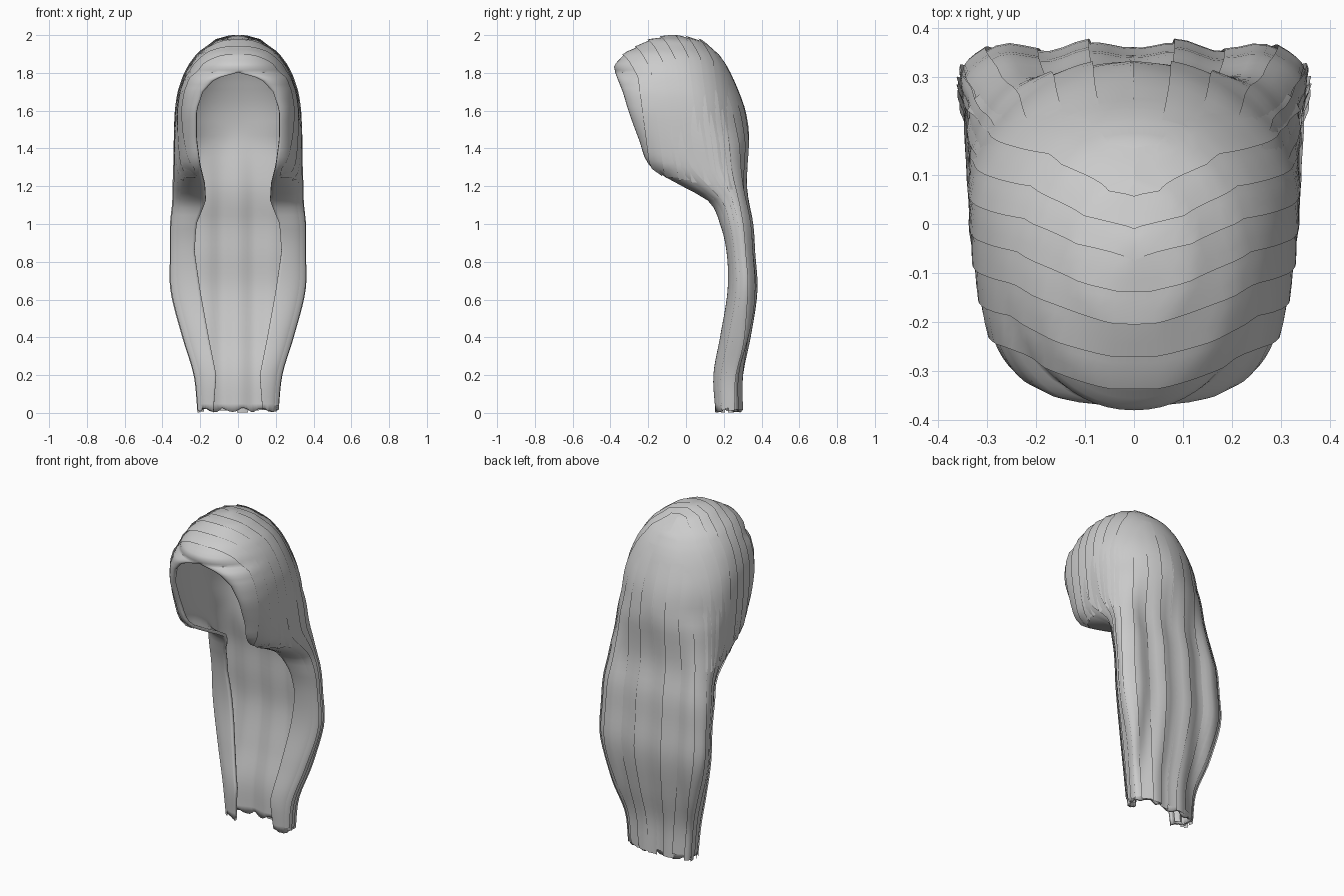
import bpy, bmesh, math, random
from mathutils import Vector

if "Cube" in bpy.data.objects:
    bpy.data.objects.remove(bpy.data.objects["Cube"])

random.seed(4)
hair = bpy.data.materials.new("plain_grey")
hair.diffuse_color = (0.6, 0.6, 0.6, 1)
hair.use_nodes = True
hair.node_tree.nodes["Principled BSDF"].inputs["Base Color"].default_value = hair.diffuse_color

# Sections: height, opening half width, front y, half width, widest y, back y
ROWS = [
    (0.01, .13, .155, .205, .20, .285), (0.2, .115, .145, .225, .20, .287),
    (0.4, .155, .18, .285, .24, .325), (0.65, .20, .22, .348, .28, .36),
    (0.85, .23, .215, .35, .27, .348), (1.0, .22, .18, .35, .25, .338),
    (1.12, .17, .12, .338, .22, .315), (1.2, .175, -.02, .337, .17, .307),
    (1.3, .20, -.185, .333, .10, .312), (1.45, .22, -.25, .333, .06, .325),
    (1.6, .22, -.305, .328, .03, .307), (1.7, .185, -.335, .313, 0, .277),
    (1.77, .12, -.363, .29, -.02, .25), (1.802, 0, -.375, .276, -.03, .235),
    (1.84, 0, -.382, .255, -.035, .215),
    (1.9, 0, -.325, .21, -.05, .173), (1.97, 0, -.2, .115, -.06, .08),
    (2.0, 0, -.075, .004, -.07, -.065)]


def row(z):
    """Smoothly interpolated section values at height z."""
    z = min(max(z, ROWS[0][0]), 2.0)
    k = max(i for i in range(len(ROWS) - 1) if ROWS[i][0] <= z)
    a, b = ROWS[k], ROWS[k + 1]
    p, q = ROWS[max(k - 1, 0)], ROWS[min(k + 2, len(ROWS) - 1)]
    h = b[0] - a[0]
    t = (z - a[0]) / h
    out = []
    for i in range(1, 6):
        if z > 1.7 or i == 1:
            out.append(a[i] + (b[i] - a[i]) * t)
            continue
        ma = (b[i] - p[i]) / (b[0] - p[0]) * h
        mb = (q[i] - a[i]) / (q[0] - a[0]) * h
        out.append((2*t**3 - 3*t*t + 1) * a[i] + (t**3 - 2*t*t + t) * ma
                   + (3*t*t - 2*t**3) * b[i] + (t**3 - t*t) * mb)
    return out


def power(z):
    """Squareness of the back: round head, flatter long hair."""
    return 2.1 + 3.2 * min(max((1.5 - z) / 0.7, 0), 1)


def section(z, u):
    """Point on the hair at height z; u runs 0..1 from right edge round the back to left."""
    e, yf, w, ym, yb = row(z)
    s = 1 if u <= .5 else -1
    v = u if u <= .5 else 1 - u
    if v < .2:
        a = v / .2 * math.pi / 2
        x = e + (w - e) * math.sin(a) ** .95
        y = ym - (ym - yf) * max(math.cos(a), 0) ** .95
    else:
        a = (v - .2) / .3 * math.pi / 2
        c, d = max(math.cos(a), 0), math.sin(a)
        n = power(z)
        k = (c ** n + d ** n) ** (-1 / n)
        x = w * c * k
        y = ym + (yb - ym) * d * k
    # soft waves in the long hair
    k = min(max((1.5 - z) / .4, 0), 1) * (0 if v < .2 else 1) * min(1, (v - .2) * 15)
    y += k * .009 * math.cos(x * 36 + math.pi)
    return Vector((s * x, y, z))


def side_x(y, z):
    """Half width of the hair at a given depth and height."""
    e, yf, w, ym, yb = row(z)
    if y < ym:
        c = min((ym - y) / (ym - yf), 1)
        return e + (w - e) * (1 - c ** 2.1) ** .475
    n = power(z)
    c = min((y - ym) / (yb - ym), 1)
    return w * (1 - c ** n) ** (1 / n)


def sheet(name, grid, thickness=0):
    """Mesh object from a grid of points."""
    m = len(grid[0])
    faces = [(i*m + j, i*m + j + 1, (i+1)*m + j + 1, (i+1)*m + j)
             for i in range(len(grid) - 1) for j in range(m - 1)]
    me = bpy.data.meshes.new(name)
    me.from_pydata([p for r in grid for p in r], [], faces)
    me.materials.append(hair)
    # close the seam at the fringe
    bm = bmesh.new()
    bm.from_mesh(me)
    bmesh.ops.remove_doubles(bm, verts=bm.verts, dist=0.0002)
    bm.to_mesh(me)
    bm.free()
    ob = bpy.data.objects.new(name, me)
    bpy.context.collection.objects.link(ob)
    bpy.context.view_layer.objects.active = ob
    bpy.ops.object.select_all(action='DESELECT')
    ob.select_set(True)
    if thickness:
        mod = ob.modifiers.new("thickness", 'SOLIDIFY')
        mod.thickness = thickness
        mod.offset = -1
    bpy.ops.object.shade_smooth_by_angle(angle=math.radians(40))
    return ob


# Main shell: hood with face opening and the long back hair
N = 80
heights = [0.01 + 1.69 * i / 44 for i in range(45)]
heights += [1.7 + .3 * math.sin(i / 24 * math.pi / 2) for i in range(1, 25)] + [1.802]
shell = [[section(z, j / N) for j in range(N + 1)] for z in sorted(heights)]
for p in shell[0]:
    p.z = .015 + .01 * math.sin(p.x * 60) + random.uniform(-.004, .004)
sheet("hair_shell", shell, 0.018)

# Overlapping bands that arch over the head from the parting
CENTRE = Vector((0, 0, 1.5))


def band(name, y0, width, low):
    cols = []
    for c in range(4):
        y = y0 + width * c / 3
        lo, hi = 1.84, 2.0
        for _ in range(30):
            mid = (lo + hi) / 2
            r = row(mid)
            if r[1] <= y <= r[4]:
                lo = mid
            else:
                hi = mid
        lift = 1.02 - .018 * c / 3
        col = []
        for k in range(29):
            z = low + (lo - low) * math.sin(k / 28 * math.pi / 2)
            r = row(z)
            sweep = .07 * min(1, (lo - z) / .12) ** .6 + .13 * (lo - z)
            yy = min(max(y + sweep, r[1] + .004), r[4])
            x = 0 if k == 28 else side_x(yy, z)
            p = CENTRE + (Vector((x, yy, z)) - CENTRE) * lift
            p.x = min(p.x, .345)
            p.z = min(p.z, 2.0)
            col.append(p)
        cols.append(col)
    # right half continues over the parting into the left half
    grid = [col + [Vector((-p.x, p.y, p.z)) for p in reversed(col[:-1])] for col in cols]
    sheet(name, [list(r) for r in reversed(grid)])


for i in range(7):
    band(f"head_band_{i + 1}", -.335 + i * .065, .075, 1.26 - .012 * i)

# Long locks shingled over the back and sides
LOCKS = 16
for i in range(LOCKS):
    u0 = .12 + .76 * i / LOCKS
    top = 1.55 + .25 * math.sin(math.pi * (i + .5) / LOCKS) + random.uniform(-.05, .05)
    end = random.uniform(0.0, .04)
    grid = []
    for k in range(37):
        t = k / 36
        z = end + (top - end) * t
        r = row(z)
        line = []
        for j in range(5):
            p = section(z, u0 + .76 / LOCKS * 1.1 * j / 4)
            out = Vector((p.x, (p.y - r[3]) * 3, 0)).normalized()
            f = j / 4 if i < LOCKS / 2 else 1 - j / 4
            line.append(p + out * (.001 + .009 * min(1, (1 - t) * 8) * f))
        grid.append(line)
    sheet(f"long_lock_{i + 1}", grid)

# Inner side strands behind the front edges of the long hair
for s, side in ((1, "right"), (-1, "left")):
    grid = []
    for k in range(27):
        z = .02 + 1.03 * k / 26
        e, yf, w, ym, yb = row(z)
        line = []
        for j in range(5):
            a = j / 4
            x = e + .01 + (w - e - .03) * a
            y = yf + (yb - yf) * .22 + .02 * math.sin(a * math.pi)
            line.append(Vector((s * x, y, z)))
        grid.append(line)
    sheet(f"inner_strand_{side}", grid)
